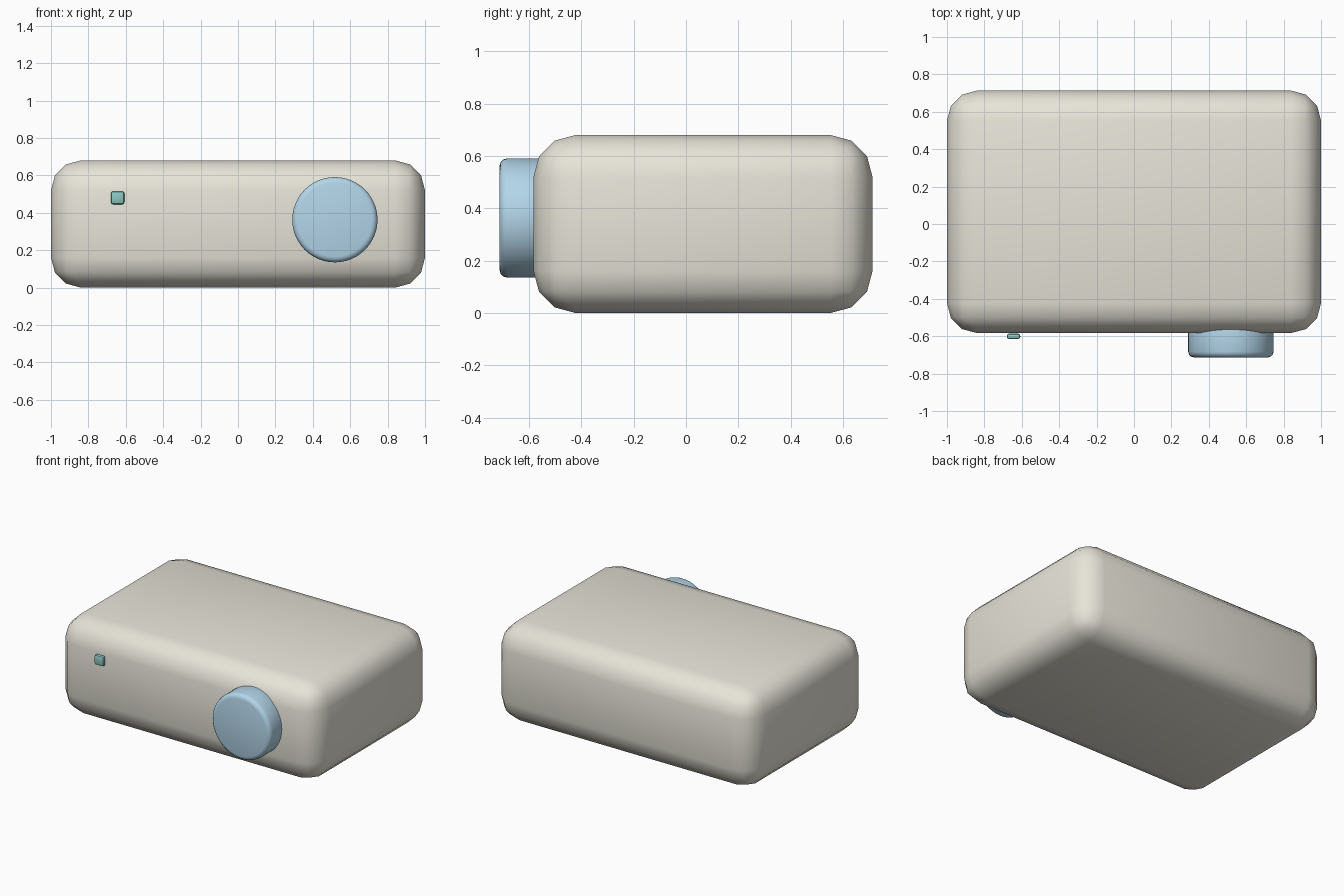
import bpy
from math import pi, radians

if "Cube" in bpy.data.objects:
    bpy.data.objects.remove(bpy.data.objects["Cube"])


def material(name, rgb):
    m = bpy.data.materials.new(name)
    m.diffuse_color = (*rgb, 1)
    m.use_nodes = True
    m.node_tree.nodes["Principled BSDF"].inputs["Base Color"].default_value = m.diffuse_color
    return m


def finish(name, mat, bevel, segments):
    ob = bpy.context.object
    ob.name = name
    ob.data.materials.append(mat)
    bpy.ops.object.transform_apply(location=False, rotation=True, scale=True)
    mod = ob.modifiers.new("rounded_edges", "BEVEL")
    mod.width = bevel
    mod.segments = segments
    mod.limit_method = "ANGLE"
    mod.angle_limit = radians(40)
    bpy.ops.object.modifier_apply(modifier=mod.name)
    bpy.ops.object.shade_smooth_by_angle(angle=radians(40))
    return ob


def box(name, lo, hi, mat, bevel, segments):
    centre = [(a + b) / 2 for a, b in zip(lo, hi)]
    bpy.ops.mesh.primitive_cube_add(size=1, location=centre)
    bpy.context.object.scale = [b - a for a, b in zip(lo, hi)]
    return finish(name, mat, bevel, segments)


cream = material("cream", (0.80, 0.78, 0.69))
blue = material("blue", (0.45, 0.67, 0.82))
teal = material("teal", (0.27, 0.58, 0.55))

# Rounded housing
box("housing", (-1, -0.583, 0), (1, 0.713, 0.68), cream, 0.16, 3)

# Lens barrel, set into the front face
front, back = -0.713, -0.53
bpy.ops.mesh.primitive_cylinder_add(
    vertices=48, radius=0.228, depth=back - front,
    location=(0.518, (front + back) / 2, 0.363), rotation=(pi / 2, 0, 0))
finish("lens_barrel", blue, 0.03, 3)

# Small indicator light
box("indicator_light", (-0.68, -0.615, 0.445), (-0.608, -0.586, 0.515), teal, 0.012, 2)
